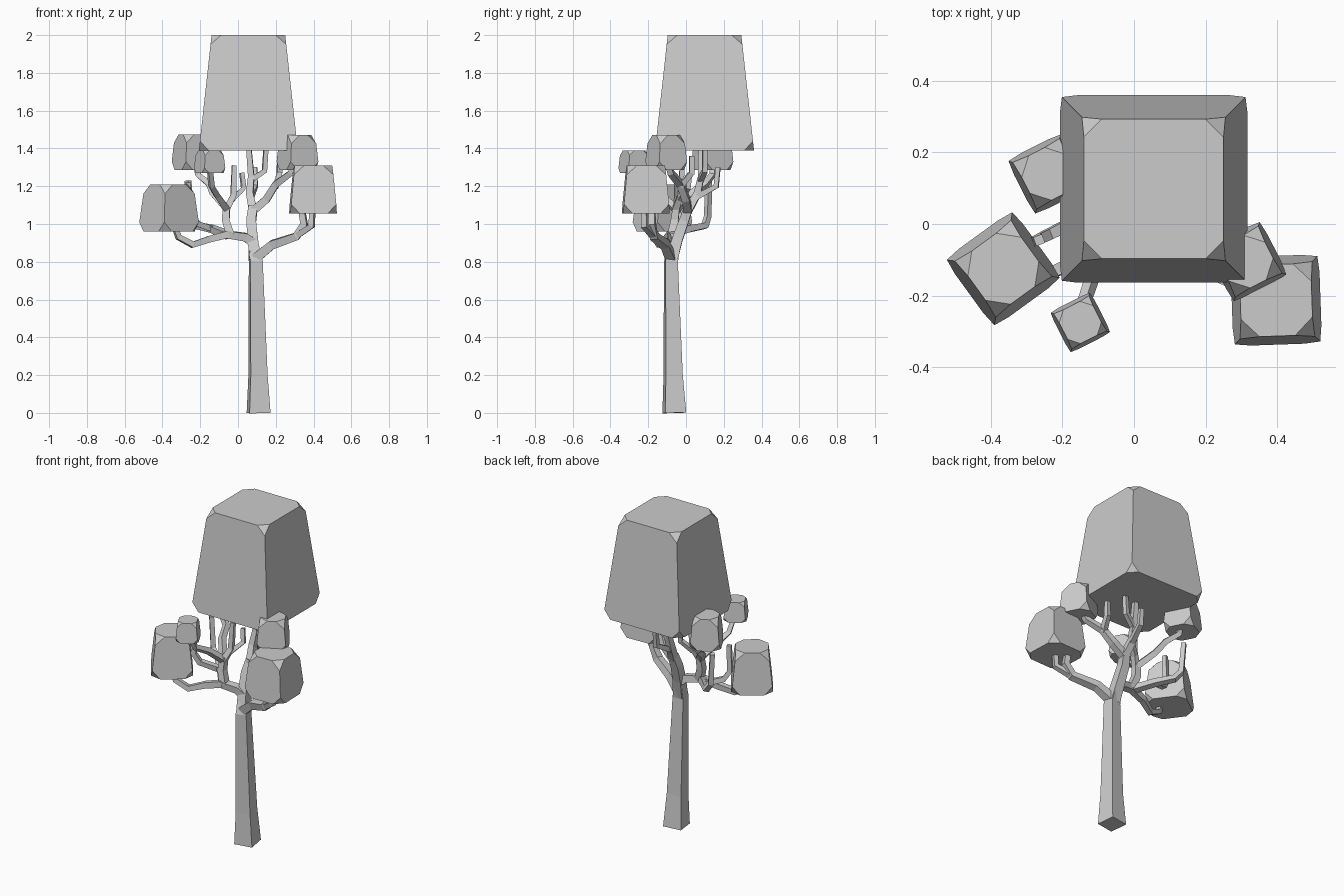
import bpy, bmesh
from math import radians
from mathutils import Matrix, Vector

cube = bpy.data.objects.get("Cube")
if cube:
    bpy.data.objects.remove(cube, do_unlink=True)

# One plain grey for the whole tree
grey = bpy.data.materials.new("pale grey")
grey.use_nodes = True
colour = (0.6, 0.6, 0.6, 1)
grey.diffuse_color = colour
grey.node_tree.nodes["Principled BSDF"].inputs["Base Color"].default_value = colour


def finish(bm, name):
    """Turn a bmesh into a flat-shaded object."""
    bmesh.ops.recalc_face_normals(bm, faces=bm.faces)
    mesh = bpy.data.meshes.new(name)
    bm.to_mesh(mesh)
    bm.free()
    mesh.materials.append(grey)
    obj = bpy.data.objects.new(name, mesh)
    bpy.context.collection.objects.link(obj)
    return obj


def foliage(name, centre, z_range, bottom, top, turn, cut):
    """Tapered block with its eight corners cut off."""
    bm = bmesh.new()
    bmesh.ops.create_cube(bm, size=2)
    low, high = z_range
    for v in bm.verts:
        half = top if v.co.z > 0 else bottom
        v.co = (v.co.x * half, v.co.y * half, high if v.co.z > 0 else low)
    bmesh.ops.bevel(bm, geom=bm.verts[:], offset=cut, segments=1,
                    profile=0.5, affect='VERTICES')
    bm.transform(Matrix.Translation((*centre, 0)) @ Matrix.Rotation(radians(turn), 4, 'Z'))
    return finish(bm, name)


def limb(name, widths, *points, turn=0):
    """Square tube along a path; widths are half sizes, interpolated from start to end."""
    pts = [Vector(p) for p in points]
    last = len(pts) - 1
    if len(widths) != len(pts):
        a, b = widths
        widths = [a + (b - a) * i / last for i in range(last + 1)]
    bm = bmesh.new()
    rings = []
    side = None
    for i, p in enumerate(pts):
        before = (p - pts[i - 1]).normalized() if i else Vector()
        after = (pts[i + 1] - p).normalized() if i < last else Vector()
        along = (before + after).normalized()
        if side is None:
            side = Vector((0, 1, 0)) if abs(along.y) < 0.7 else Vector((1, 0, 0))
            side.rotate(Matrix.Rotation(radians(turn), 3, 'Z'))
        side = (side - along * side.dot(along)).normalized()
        other = along.cross(side)
        w = widths[i]
        rings.append([bm.verts.new(p + side * w * s + other * w * t)
                      for s, t in ((1, 1), (-1, 1), (-1, -1), (1, -1))])
    for low, high in zip(rings, rings[1:]):
        for k in range(4):
            n = (k + 1) % 4
            bm.faces.new((low[k], low[n], high[n], high[k]))
    bm.faces.new(rings[0])
    bm.faces.new(rings[-1])
    return finish(bm, name)


# Foliage blocks
foliage("main_crown", (.055, .098), (1.39, 2), .262, .195, 0, .05)
foliage("right_large_foliage", (-.365, -.125), (.96, 1.21), .118, .092, 36, .05)
foliage("left_large_foliage", (.397, -.213), (1.055, 1.31), .124, .1, 2, .05)
foliage("left_small_foliage", (.315, -.105), (1.285, 1.47), .086, .07, 27, .045)
foliage("right_back_foliage", (-.24, .14), (1.285, 1.475), .086, .07, 27, .045)
foliage("right_front_foliage", (-.15, -.275), (1.27, 1.39), .064, .053, 27, .027)

# Trunk up to the fork, then the central stem
limb("trunk", [.056, .045, .033, .026], (.109, -.062, 0), (.106, -.068, .2),
     (.094, -.08, .8), (.084, -.06, .87), turn=8)
limb("central_stem", [.03, .023], (.092, -.076, .81), (.078, -.045, .92),
     (.07, -.01, 1.02), (.08, .015, 1.09))

# Limbs that hold up the main crown
limb("crown_limb", [.022, .013], (.08, .01, 1.07), (.062, .06, 1.16),
     (.07, .08, 1.25), (.055, .08, 1.43))
limb("crown_fork", [.015, .012], (.065, .075, 1.23), (.14, .1, 1.28), (.15, .1, 1.43))
limb("crown_back_fork", [.016, .012], (.065, .05, 1.14), (.09, .16, 1.2), (.09, .17, 1.3))

# Limbs to the small foliage on the left
limb("left_upper_limb", [.022, .014], (.08, .01, 1.07), (.15, 0, 1.13),
     (.2, -.03, 1.21), (.28, -.08, 1.27), (.31, -.1, 1.34))
limb("left_upper_fork", [.016, .012], (.2, -.03, 1.2), (.22, .03, 1.27), (.22, .03, 1.36))

# Lower left limb and its two prongs
limb("left_lower_limb", [.026, .015], (.095, -.08, .82), (.18, -.11, .89),
     (.31, -.17, .935), (.35, -.18, 1), (.33, -.18, 1.12))
limb("left_lower_fork", [.017, .013], (.3, -.165, .93), (.39, -.22, .99), (.395, -.22, 1.1))

# Right limb, its low hook and its raised prongs
limb("right_limb", [.025, .019], (.08, -.05, .9), (.04, -.06, .93), (-.06, -.08, .945))
limb("right_hook", [.019, .013], (-.05, -.08, .945), (-.15, -.1, .92),
     (-.24, -.14, .89), (-.315, -.16, .93), (-.34, -.17, 1))
limb("right_back_limb", [.019, .013], (-.05, -.08, .94), (-.14, .02, .975),
     (-.21, .1, .99), (-.25, .115, 1.04), (-.265, .12, 1.23))
limb("right_back_prong", [.016, .013], (-.14, .02, .975), (-.24, -.03, 1.01),
     (-.27, -.045, 1.06), (-.265, -.045, 1.22))

# Upper right limb with its forks
limb("right_upper_limb", [.022, .018], (-.04, -.075, .94), (-.065, -.06, 1.02),
     (-.06, -.05, 1.1))
limb("right_upper_back", [.018, .013], (-.06, -.055, 1.08), (-.13, .03, 1.16),
     (-.15, .1, 1.21), (-.21, .14, 1.26), (-.23, .14, 1.34))
limb("right_upper_front", [.017, .012], (-.06, -.055, 1.08), (-.11, -.13, 1.15),
     (-.14, -.22, 1.2), (-.15, -.27, 1.3))
limb("right_inner_limb", [.018, .012], (-.06, -.055, 1.08), (-.025, -.03, 1.15),
     (-.02, -.02, 1.31))
limb("right_inner_fork", [.014, .011], (-.03, -.03, 1.13), (.03, .01, 1.19), (.02, .02, 1.27))
